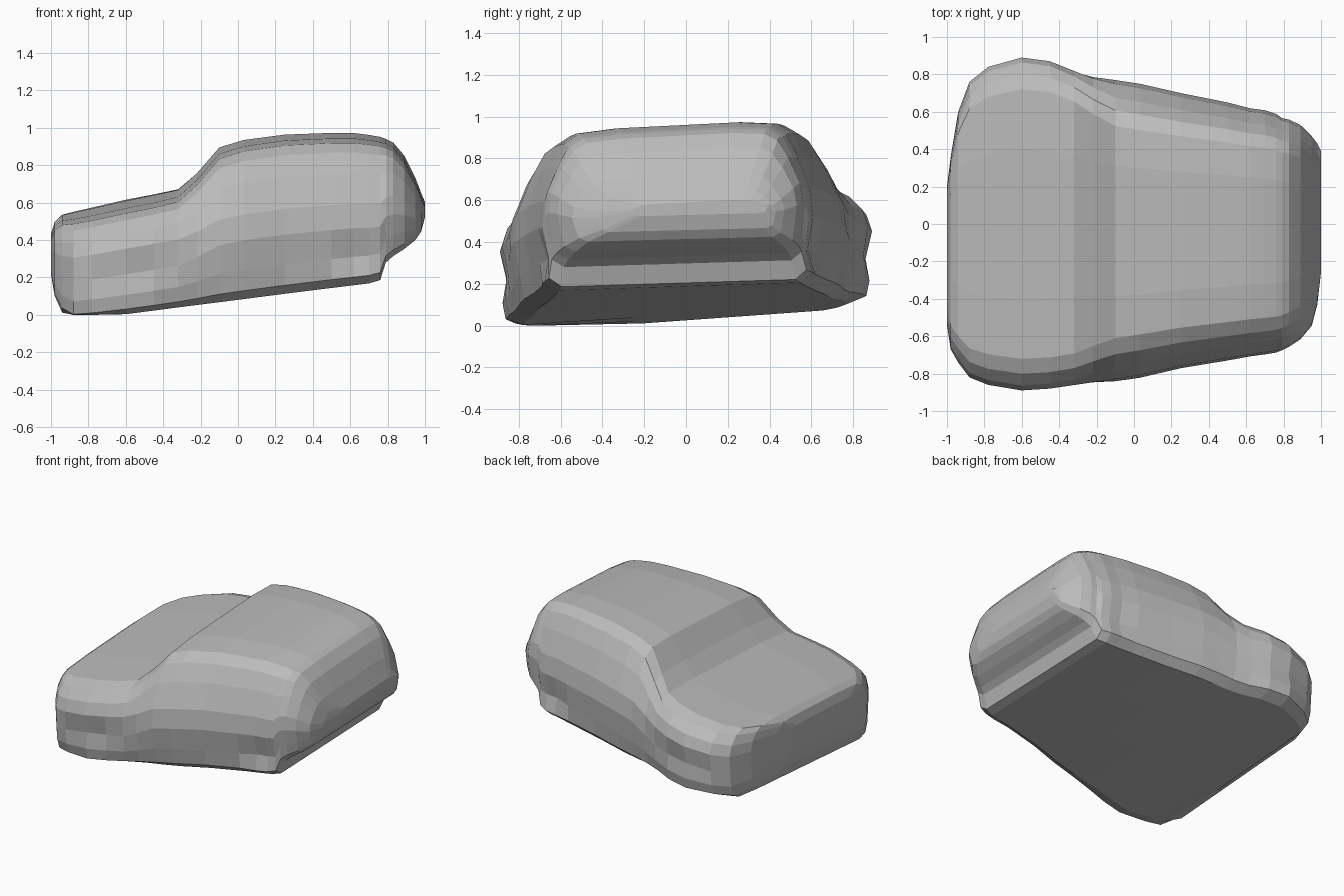
import bpy
import bmesh
import math

# Remove the default object
default = bpy.data.objects.get("Cube")
if default:
    bpy.data.objects.remove(default, do_unlink=True)


def flat_material(name, value):
    mat = bpy.data.materials.new(name)
    mat.use_nodes = True
    colour = (value, value, value, 1)
    mat.diffuse_color = colour
    mat.node_tree.nodes["Principled BSDF"].inputs["Base Color"].default_value = colour
    return mat


# Stations along the body, nose to tail:
# position, floor lift, top height, right half width, left half width
STATIONS = [
    (-1, .24, .43, .54, .2),
    (-.98, .13, .49, .67, .36),
    (-.94, .04, .52, .74, .6),
    (-.88, 0, .53, .82, .76),
    (-.78, 0, .55, .86, .84),
    (-.6, 0, .59, .89, .89),
    (-.45, 0, .62, .88, .87),
    (-.32, 0, .65, .86, .82),
    (-.22, 0, .74, .84, .79),
    (-.1, 0, .88, .82, .77),
    (.03, 0, .92, .8, .75),
    (.25, 0, .95, .75, .7),
    (.5, 0, .96, .71, .65),
    (.62, 0, .96, .69, .62),
    (.7, 0, .95, .68, .61),
    (.76, .01, .94, .67, .59),
    (.79, .1, .93, .66, .57),
    (.83, .13, .91, .64, .56),
    (.89, .16, .84, .6, .53),
    (.95, .2, .72, .53, .47),
    (.98, .24, .64, .42, .43),
    (1, .31, .59, .25, .39),
]

# Side profiles from floor to roof: height fraction, width fraction
HOOD = [(0, .86), (.06, .95), (.2, .98), (.4, .99), (.65, 1),
        (.8, .97), (.92, .9), (.98, .81), (1, .45)]
CABIN = [(0, .88), (.06, .96), (.2, .98), (.4, 1), (.57, .97),
         (.78, .87), (.92, .78), (.98, .67), (1, .4)]

# Wheel positions along the body
WHEELS = (-.55, .65)


def mix(a, b, k):
    return a + (b - a) * k


def falloff(distance, radius):
    return math.exp(-(distance / radius) ** 2)


def wheel_relief(x, height):
    """Push the wheel feet out and the arches above them in."""
    relief = 0
    for wheel in WHEELS:
        along = falloff(x - wheel, .12)
        relief += along * .025 * falloff(height - .06, .06)
        relief -= along * .03 * falloff(height - .19, .07)
    return relief


def side_points(station, side):
    """Points up one side of a cross-section, from floor to roof."""
    x, lift, top, right, left = station
    width = left if side > 0 else right
    floor = .116 + .103 * x + lift
    cabin = min(max((x + .34) / .26, 0), 1)
    # The right cabin wall stands more upright than the left
    upright = .07 * cabin if side < 0 else 0
    points = []
    for low, high in zip(HOOD, CABIN):
        t = mix(low[0], high[0], cabin)
        height = t * (top - floor)
        fraction = mix(low[1], high[1], cabin) + upright * t
        y = side * (width * fraction + wheel_relief(x, height))
        # The floor is twisted, leaning more at the nose than at the tail
        tilt = mix(.05 - .025 * x, .05, t)
        points.append((x, y, max(floor + height + tilt * y, .05 * t)))
    # One more point along the floor, near the middle
    y = side * width * .25
    middle = (x, y, max(floor + (.05 - .025 * x) * y, 0))
    return [middle] + points


# Body shell: bridge the cross-sections and close both ends
bm = bmesh.new()
rings = []
for station in STATIONS:
    outline = side_points(station, 1) + side_points(station, -1)[::-1]
    rings.append([bm.verts.new(p) for p in outline])
for ring, following in zip(rings, rings[1:]):
    count = len(ring)
    for i in range(count):
        j = (i + 1) % count
        bm.faces.new((ring[i], ring[j], following[j], following[i]))
bm.faces.new(rings[0])
bm.faces.new(rings[-1])
bmesh.ops.recalc_face_normals(bm, faces=bm.faces)

mesh = bpy.data.meshes.new("car_body")
bm.to_mesh(mesh)
bm.free()
mesh.materials.append(flat_material("plain grey", .5))
body = bpy.data.objects.new("car_body", mesh)
bpy.context.collection.objects.link(body)
